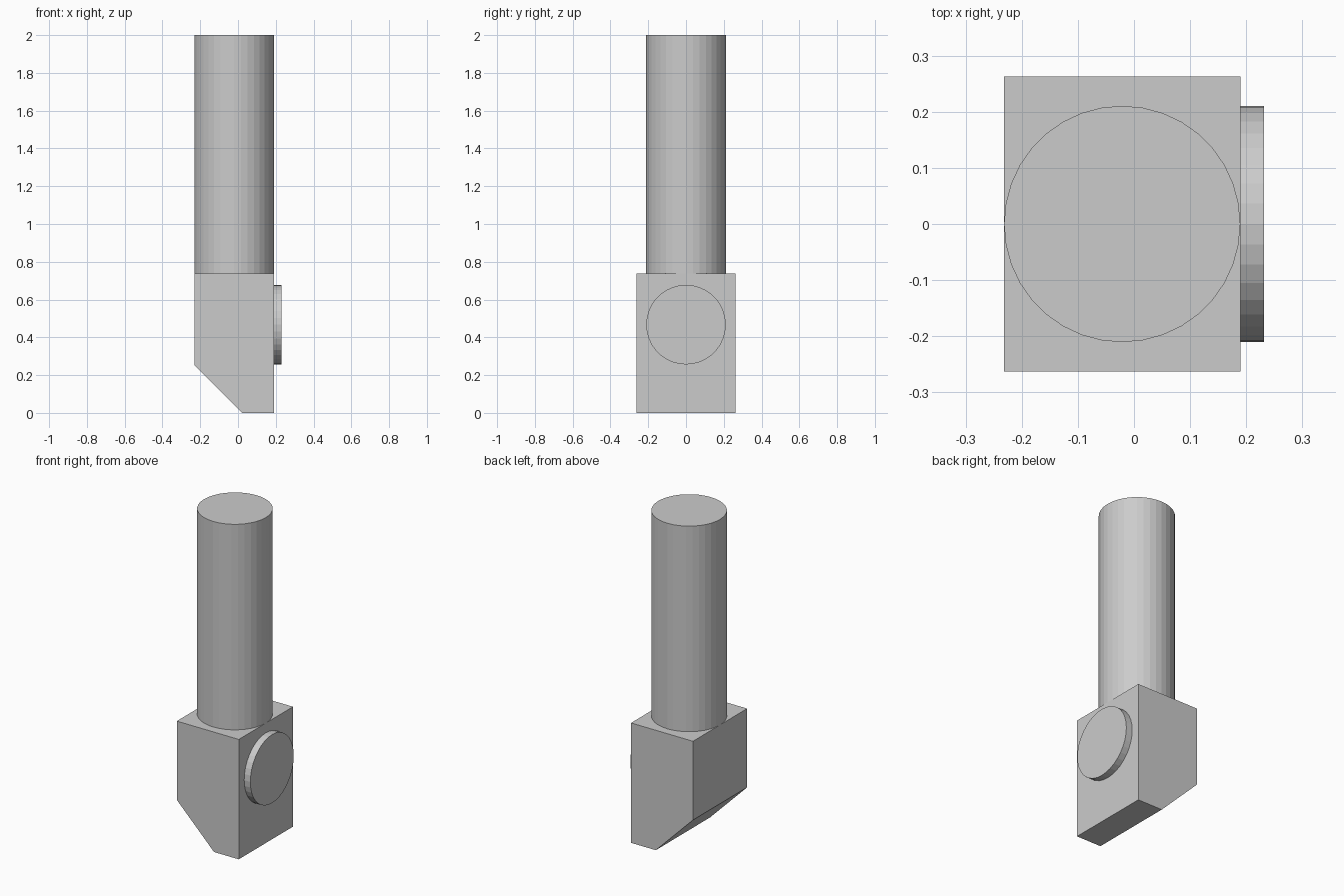
import bpy, bmesh, math

if "Cube" in bpy.data.objects:
    bpy.data.objects.remove(bpy.data.objects["Cube"])

U = 2 / 19            # base module of the model
X0, X1 = -2.2 * U, 1.8 * U   # block back and face
SEGMENTS = 36


def cylinder(name, radius, depth, location, rotation=(0, 0, 0)):
    bpy.ops.mesh.primitive_cylinder_add(vertices=SEGMENTS, radius=radius, depth=depth,
                                        location=location, rotation=rotation)
    bpy.context.object.name = name


def extruded_profile(name, profile, half_width):
    """Extrude an x-z outline symmetrically along y."""
    bm = bmesh.new()
    face = bm.faces.new([bm.verts.new((x, -half_width, z)) for x, z in profile])
    result = bmesh.ops.extrude_face_region(bm, geom=[face])
    moved = [g for g in result["geom"] if isinstance(g, bmesh.types.BMVert)]
    bmesh.ops.translate(bm, verts=moved, vec=(0, 2 * half_width, 0))
    bmesh.ops.recalc_face_normals(bm, faces=bm.faces)
    mesh = bpy.data.meshes.new(name)
    bm.to_mesh(mesh)
    bm.free()
    bpy.context.collection.objects.link(bpy.data.objects.new(name, mesh))


# Head block with the lower rear corner cut at 45 degrees
cut = 2.4 * U
extruded_profile("head_block",
                 [(X0 + cut, 0), (X1, 0), (X1, 7 * U), (X0, 7 * U), (X0, cut)],
                 2.5 * U)

# Round shaft standing on the block
cylinder("shaft", 2 * U, 12 * U, ((X0 + X1) / 2, 0, 13 * U))

# Shallow round disc on the block's face
cylinder("face_disc", 2 * U, 0.4 * U, (X1 + 0.2 * U, 0, 0.467), (0, math.pi / 2, 0))
